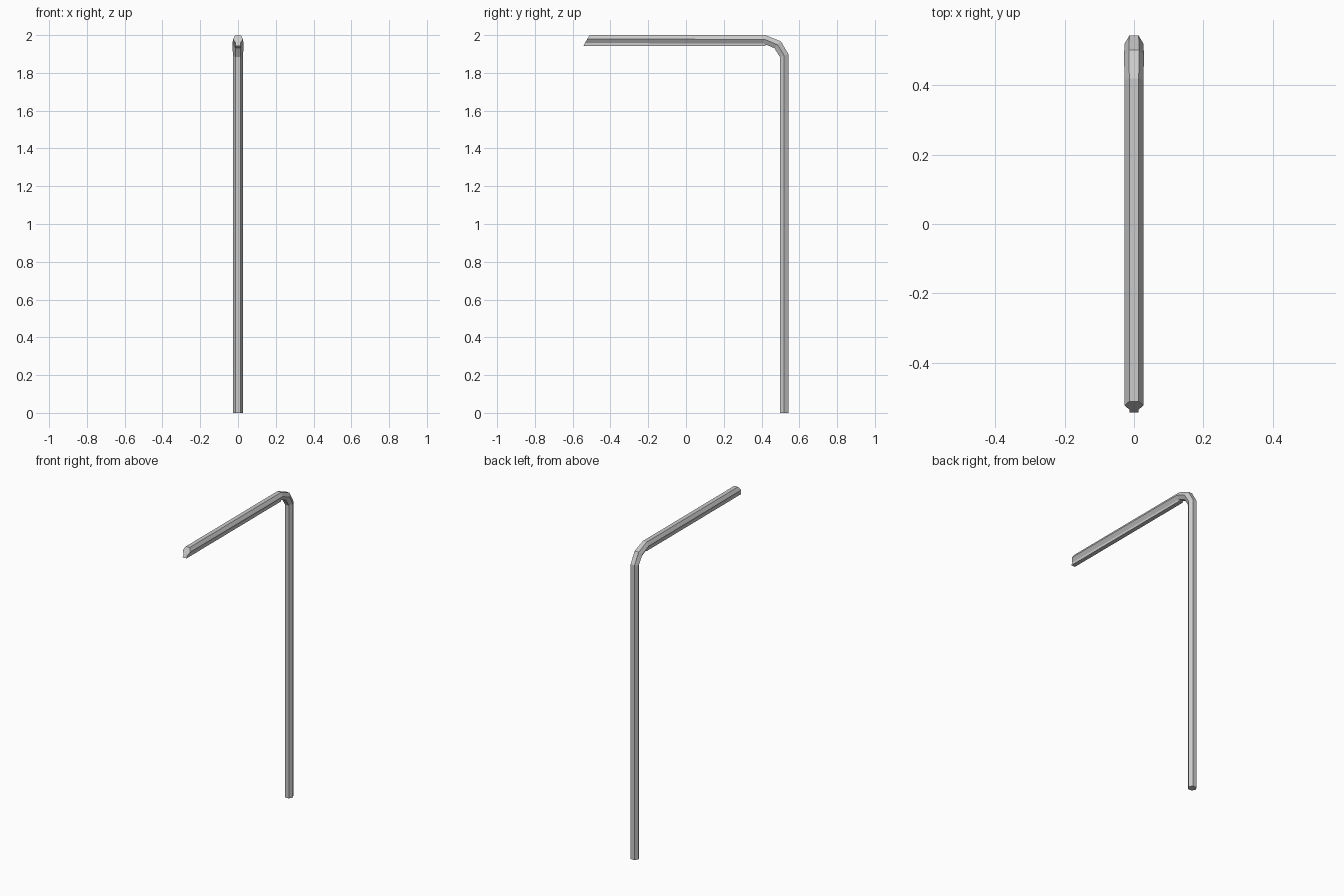
import bpy, bmesh, math

if "Cube" in bpy.data.objects:
    bpy.data.objects.remove(bpy.data.objects["Cube"])


def loft(name, rings):
    """Skin a list of equal-length vertex rings and cap both ends."""
    bm = bmesh.new()
    vr = [[bm.verts.new(p) for p in r] for r in rings]
    n = len(vr[0])
    for a, b in zip(vr, vr[1:]):
        for i in range(n):
            j = (i + 1) % n
            bm.faces.new((a[i], a[j], b[j], b[i]))
    bm.faces.new(vr[0])
    bm.faces.new(vr[-1])
    bmesh.ops.recalc_face_normals(bm, faces=bm.faces)
    me = bpy.data.meshes.new(name)
    bm.to_mesh(me)
    bm.free()
    ob = bpy.data.objects.new(name, me)
    bpy.context.collection.objects.link(ob)
    return ob


def hex_ring(outer, inner, r=0.027):
    """Hexagon spanning from the outer to the inner (y, z) point."""
    ring = []
    for x, t in ((-.5, 0), (.5, 0), (1, .5), (.5, 1), (-.5, 1), (-1, .5)):
        ring.append((x * r,
                     outer[0] + (inner[0] - outer[0]) * t,
                     outer[1] + (inner[1] - outer[1]) * t))
    return ring


# Hexagonal post, bent over at the top into a horizontal arm
loft("bent_pole", [
    hex_ring((0.543, 0.0), (0.497, 0.0)),
    hex_ring((0.543, 1.898), (0.497, 1.885)),
    hex_ring((0.502, 1.967), (0.468, 1.931), 0.029),
    hex_ring((0.42, 2.0), (0.41, 1.955)),
    hex_ring((-0.511, 2.0), (-0.535, 1.958)),
])

# Narrow strip hung below the arm, with the same slanted front end
w = 0.0135
loft("under_arm_strip", [
    [(-w, y0, 1.962), (w, y0, 1.962), (w, y1, 1.942), (-w, y1, 1.942)]
    for y0, y1 in ((0.42, 0.42), (-0.533, -0.543))
])
